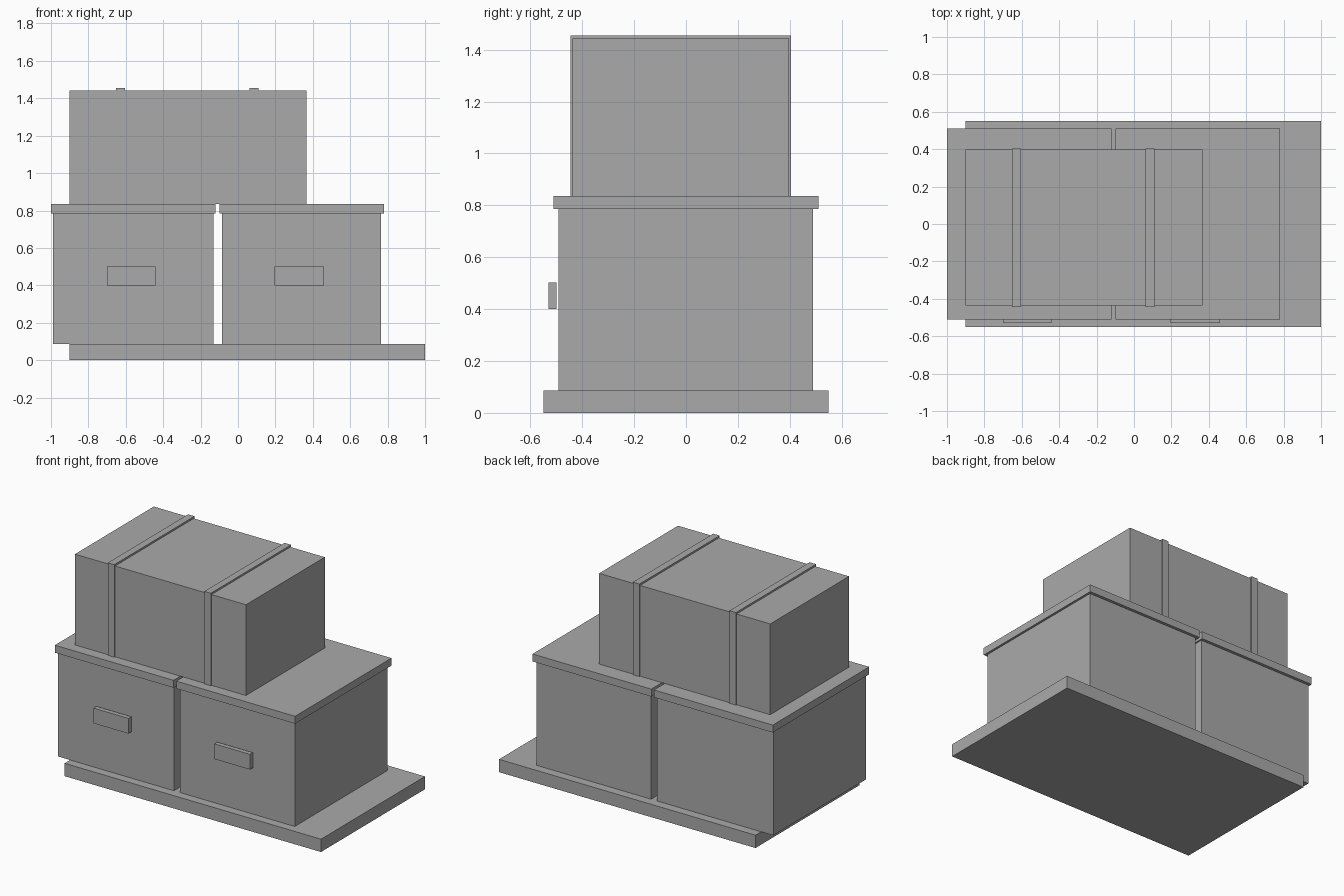
import bpy
import bmesh
from mathutils import Vector

cube = bpy.data.objects.get("Cube")
if cube:
    bpy.data.objects.remove(cube, do_unlink=True)

# One plain grey for everything
grey = bpy.data.materials.new("plain grey")
grey.use_nodes = True
colour = (0.4, 0.4, 0.4, 1)
grey.diffuse_color = colour
grey.node_tree.nodes["Principled BSDF"].inputs["Base Color"].default_value = colour


def box(name, x, y, z):
    """Flat-sided block spanning the given (low, high) ranges."""
    low, high = Vector((x[0], y[0], z[0])), Vector((x[1], y[1], z[1]))
    bm = bmesh.new()
    bmesh.ops.create_cube(bm, size=1)
    bmesh.ops.scale(bm, vec=high - low, verts=bm.verts)
    mesh = bpy.data.meshes.new(name)
    bm.to_mesh(mesh)
    bm.free()
    mesh.materials.append(grey)
    obj = bpy.data.objects.new(name, mesh)
    obj.location = (low + high) / 2
    bpy.context.collection.objects.link(obj)


FLOOR, RIM, LID = 0.086, 0.785, 0.835

# Base board, offset to one side
box("base_board", (-0.9, 1), (-0.55, 0.55), (0, FLOOR))

# Two lidded storage boxes with handles held just off the front
for side, body, lid, handle in (
    ("right", (-0.99, -0.13), (-1, -0.12), (-0.7, -0.44)),
    ("left", (-0.085, 0.765), (-0.1, 0.78), (0.195, 0.46)),
):
    box(side + "_box", body, (-0.492, 0.49), (FLOOR, RIM))
    box(side + "_lid", lid, (-0.51, 0.51), (RIM, LID))
    box(side + "_handle", handle, (-0.53, -0.5), (0.4, 0.502))

# Upper crate wrapped by two straps
box("upper_crate", (-0.902, 0.365), (-0.437, 0.397), (LID, 1.443))
for side, x in (("right", -0.629), ("left", 0.086)):
    box(side + "_strap", (x - 0.024, x + 0.024), (-0.445, 0.404), (LID, 1.455))
